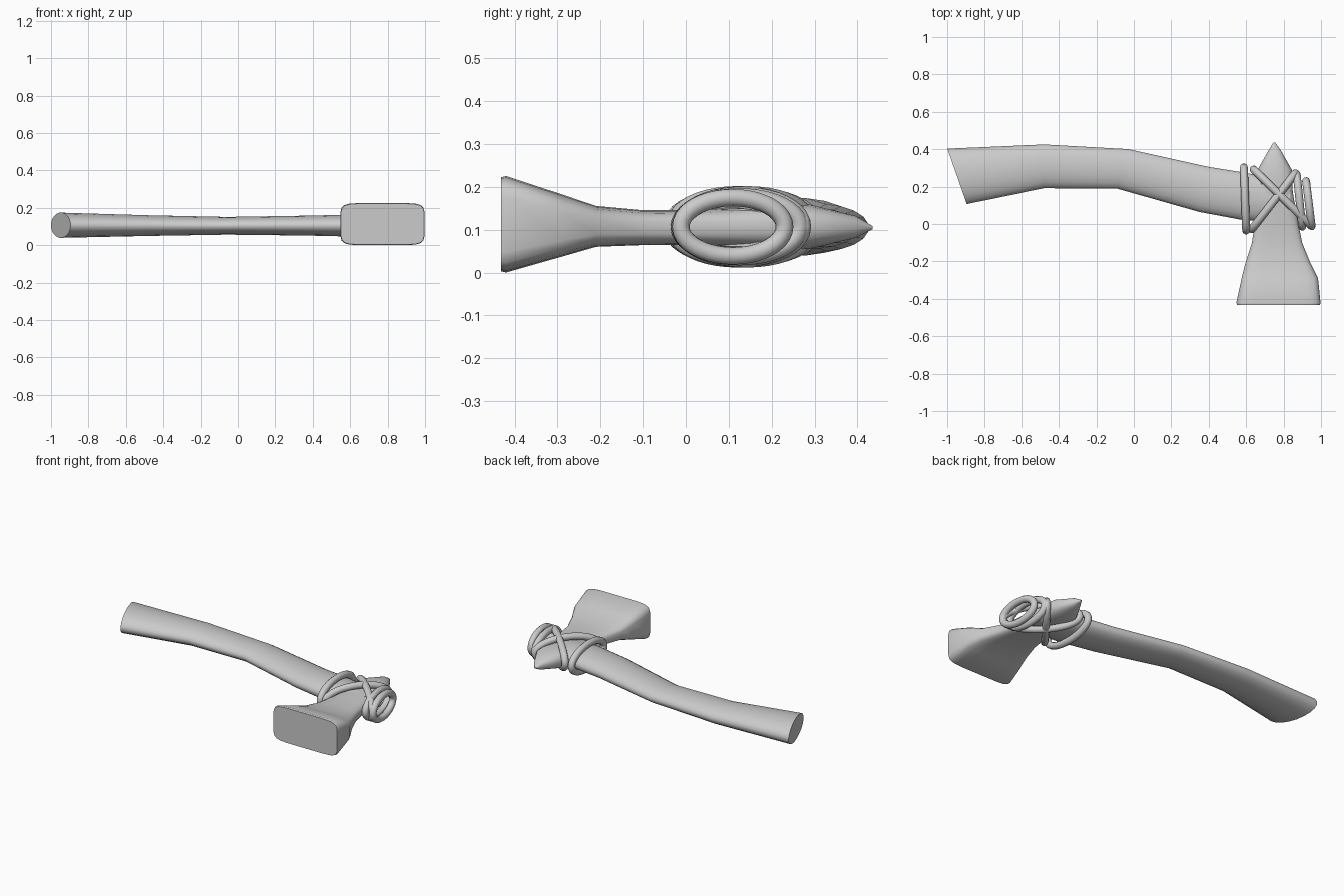
import bpy, bmesh, math
from mathutils import Vector

cube = bpy.data.objects.get("Cube")
if cube:
    bpy.data.objects.remove(cube, do_unlink=True)

grey = bpy.data.materials.new("plain_grey")
grey.use_nodes = True
grey.diffuse_color = (0.6, 0.6, 0.6, 1)
grey.node_tree.nodes["Principled BSDF"].inputs["Base Color"].default_value = (0.6, 0.6, 0.6, 1)
MID = 0.107


def finish(obj, angle):
    bpy.ops.object.select_all(action='DESELECT')
    obj.select_set(True)
    bpy.context.view_layer.objects.active = obj
    if obj.type == 'CURVE':
        bpy.ops.object.convert(target='MESH')
    obj = bpy.context.object
    obj.data.materials.clear()
    obj.data.materials.append(grey)
    bpy.ops.object.shade_smooth_by_angle(angle=math.radians(angle))


def loft(name, sections, sides, angle):
    """Skin sections: two outline points, half height, squareness (1 = ellipse), mid z."""
    bm = bmesh.new()
    rings = []
    for a, b, half, power, mid in sections:
        a, b = Vector(a), Vector(b)
        ring = []
        for i in range(sides):
            t = 2 * math.pi * (i + 0.5) / sides
            c, s = math.cos(t), math.sin(t)
            c = math.copysign(abs(c) ** power, c)
            s = math.copysign(abs(s) ** power, s)
            p = (a + b) / 2 + (b - a) / 2 * c
            ring.append(bm.verts.new((p.x, p.y, mid + half * s)))
        rings.append(ring)
    for r, q in zip(rings, rings[1:]):
        for i in range(sides):
            j = (i + 1) % sides
            bm.faces.new((r[i], r[j], q[j], q[i]))
    bm.faces.new(rings[0])
    bm.faces.new(rings[-1])
    bmesh.ops.recalc_face_normals(bm, faces=bm.faces)
    mesh = bpy.data.meshes.new(name)
    bm.to_mesh(mesh)
    bm.free()
    obj = bpy.data.objects.new(name, mesh)
    bpy.context.collection.objects.link(obj)
    finish(obj, angle)


def lashing(name, a, b, half):
    """Closed cord loop standing upright between two plan points."""
    curve = bpy.data.curves.new(name, 'CURVE')
    curve.dimensions = '3D'
    curve.bevel_depth = 0.021
    curve.bevel_resolution = 3
    count = 40
    spline = curve.splines.new('POLY')
    spline.points.add(count - 1)
    spline.use_cyclic_u = True
    a, b = Vector(a), Vector(b)
    for i, point in enumerate(spline.points):
        t = 2 * math.pi * i / count
        p = (a + b) / 2 + (b - a) / 2 * math.cos(t)
        point.co = (p.x, p.y, MID + half * math.sin(t), 1)
    obj = bpy.data.objects.new(name, curve)
    bpy.context.collection.objects.link(obj)
    finish(obj, 60)


# Bent wooden handle with a slanted butt
loft("handle", [
    ((-1.0, 0.405), (-0.895, 0.105), 0.068, 1, MID),
    ((-0.48, 0.427), (-0.48, 0.19), 0.056, 1, 0.105),
    ((-0.03, 0.402), (-0.09, 0.188), 0.048, 1, 0.104),
    ((0.40, 0.307), (0.35, 0.063), 0.054, 1, 0.105),
    ((0.60, 0.275), (0.58, 0.02), 0.059, 1, 0.105),
    ((0.84, 0.225), (0.82, 0.01), 0.045, 1, 0.105),
], 20, 45)

# Stone head: back spike, flat waist, flared blunt front
loft("axe_head", [
    ((0.745, 0.435), (0.755, 0.435), 0.004, 1, 0.105),
    ((0.72, 0.395), (0.785, 0.395), 0.026, 0.8, MID),
    ((0.66, 0.29), (0.845, 0.29), 0.052, 0.8, MID),
    ((0.66, 0.17), (0.85, 0.17), 0.05, 0.7, MID),
    ((0.645, 0.0), (0.88, 0.0), 0.041, 0.6, 0.105),
    ((0.63, -0.10), (0.90, -0.10), 0.041, 0.55, 0.105),
    ((0.595, -0.21), (0.945, -0.21), 0.048, 0.5, 0.108),
    ((0.575, -0.29), (0.985, -0.29), 0.073, 0.4, 0.11),
    ((0.547, -0.42), (0.998, -0.42), 0.113, 0.3, 0.113),
    ((0.55, -0.432), (0.996, -0.432), 0.11, 0.3, 0.113),
], 20, 40)

# Cord lashings: collar, crossed pair, end loops
lashing("cord_collar", (0.588, 0.303), (0.60, -0.035), 0.075)
lashing("cord_cross_a", (0.64, 0.292), (0.95, -0.012), 0.075)
lashing("cord_cross_b", (0.863, 0.272), (0.63, -0.028), 0.075)
lashing("cord_end_inner", (0.87, 0.265), (0.90, -0.015), 0.07)
lashing("cord_end_outer", (0.92, 0.23), (0.95, -0.012), 0.068)
